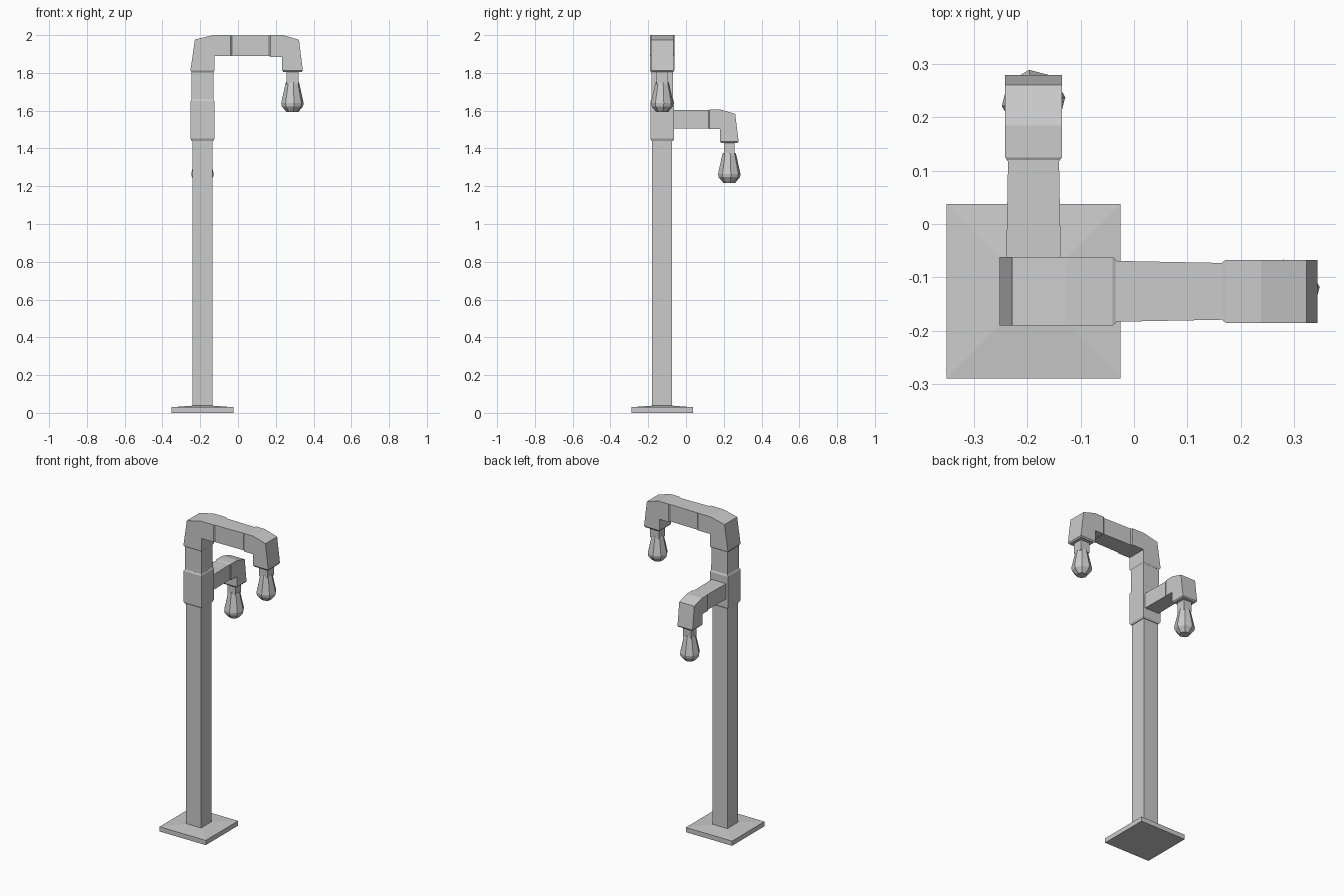
import bpy, bmesh, math
from mathutils import Matrix, Vector

cube = bpy.data.objects.get("Cube")
if cube:
    bpy.data.objects.remove(cube)

GREY = 0.6
metal = bpy.data.materials.new("light grey metal")
metal.diffuse_color = (GREY, GREY, GREY, 1)
metal.use_nodes = True
metal.node_tree.nodes["Principled BSDF"].inputs["Base Color"].default_value = (GREY, GREY, GREY, 1)

AXIS = Vector((-0.188, -0.126, 0))  # centre line of the post


def loft(name, rings, turn=0.0):
    """Skin a list of equal-length point rings, given relative to the post axis."""
    bm = bmesh.new()
    loops = [[bm.verts.new(p) for p in ring] for ring in rings]
    n = len(loops[0])
    for a, b in zip(loops, loops[1:]):
        for i in range(n):
            j = (i + 1) % n
            bm.faces.new((a[i], a[j], b[j], b[i]))
    bm.faces.new(loops[0])
    bm.faces.new(loops[-1])
    bmesh.ops.remove_doubles(bm, verts=bm.verts, dist=0.0005)
    bmesh.ops.recalc_face_normals(bm, faces=bm.faces)
    bm.transform(Matrix.Translation(AXIS) @ Matrix.Rotation(turn, 4, 'Z'))
    mesh = bpy.data.meshes.new(name)
    bm.to_mesh(mesh)
    bm.free()
    mesh.materials.append(metal)
    obj = bpy.data.objects.new(name, mesh)
    bpy.context.collection.objects.link(obj)
    return obj


def section(outer, inner, half):
    """Rectangular cross-section between two points of the bending plane."""
    (u, z), (v, w) = outer, inner
    return [(u, -half, z), (u, half, z), (v, half, w), (v, -half, w)]


def square(z, half, u=0.0):
    return section((u - half, z), (u + half, z), half)


def octagon(z, radius, u):
    return [(u + radius * math.cos(math.radians(45 * i + 8)),
             radius * math.sin(math.radians(45 * i + 8)), z) for i in range(8)]


# Base plate, post and collar
loft("base_plate", [square(0, 0.163), square(0.03, 0.163), square(0.038, 0.056)])
loft("post", [square(0.03, 0.053), square(1.5, 0.053)])
loft("collar", [square(1.44, 0.057), square(1.452, 0.063),
                square(1.65, 0.063), square(1.66, 0.058)])
loft("upper_post", [square(1.64, 0.058), square(1.83, 0.057)])

# Bend at the top of the post
loft("top_elbow", [
    section((-0.057, 1.803), (0.057, 1.803), 0.058),
    section((-0.064, 1.812), (0.063, 1.812), 0.064),
    section((-0.04, 1.977), (0.063, 1.89), 0.064),
    section((0.06, 2.0), (0.063, 1.89), 0.064),
    section((0.148, 2.0), (0.148, 1.89), 0.064),
    section((0.155, 1.996), (0.155, 1.894), 0.058),
])


def outlet(side, start, u, z, s, turn):
    """Horizontal arm, downturned elbow, neck and faceted nozzle."""
    def pt(du, dz):
        return (u + du * s, z + dz * s)

    top, low = z + 0.192 * s, z + 0.084 * s
    joint = u - 0.118 * s
    loft(side + "_arm", [section((start, top), (start, low), 0.057 * s),
                         section((joint, top), (joint, low), 0.053 * s)], turn)
    loft(side + "_elbow", [
        section(pt(-0.123, 0.191), pt(-0.123, 0.085), 0.054 * s),
        section(pt(-0.116, 0.195), pt(-0.116, 0.08), 0.059 * s),
        section(pt(-0.05, 0.195), pt(-0.054, 0.08), 0.059 * s),
        section(pt(0.035, 0.17), pt(-0.054, 0.08), 0.059 * s),
        section(pt(0.055, 0.008), pt(-0.054, 0.008), 0.059 * s),
        section(pt(0.049, 0), pt(-0.048, 0), 0.053 * s),
    ], turn)
    loft(side + "_neck", [square(z + 0.01, 0.031 * s, u),
                          square(z - 0.065, 0.031 * s, u)], turn)
    profile = [(-0.053, 0.034), (-0.07, 0.039), (-0.165, 0.06), (-0.182, 0.057), (-0.212, 0.032)]
    loft(side + "_nozzle", [octagon(z + dz, r, u) for dz, r in profile], turn)


outlet("left", 0.15, 0.476, 1.805, 1.0, 0.0)
outlet("back", 0.05, 0.355, 1.43, 0.9, math.pi / 2)
